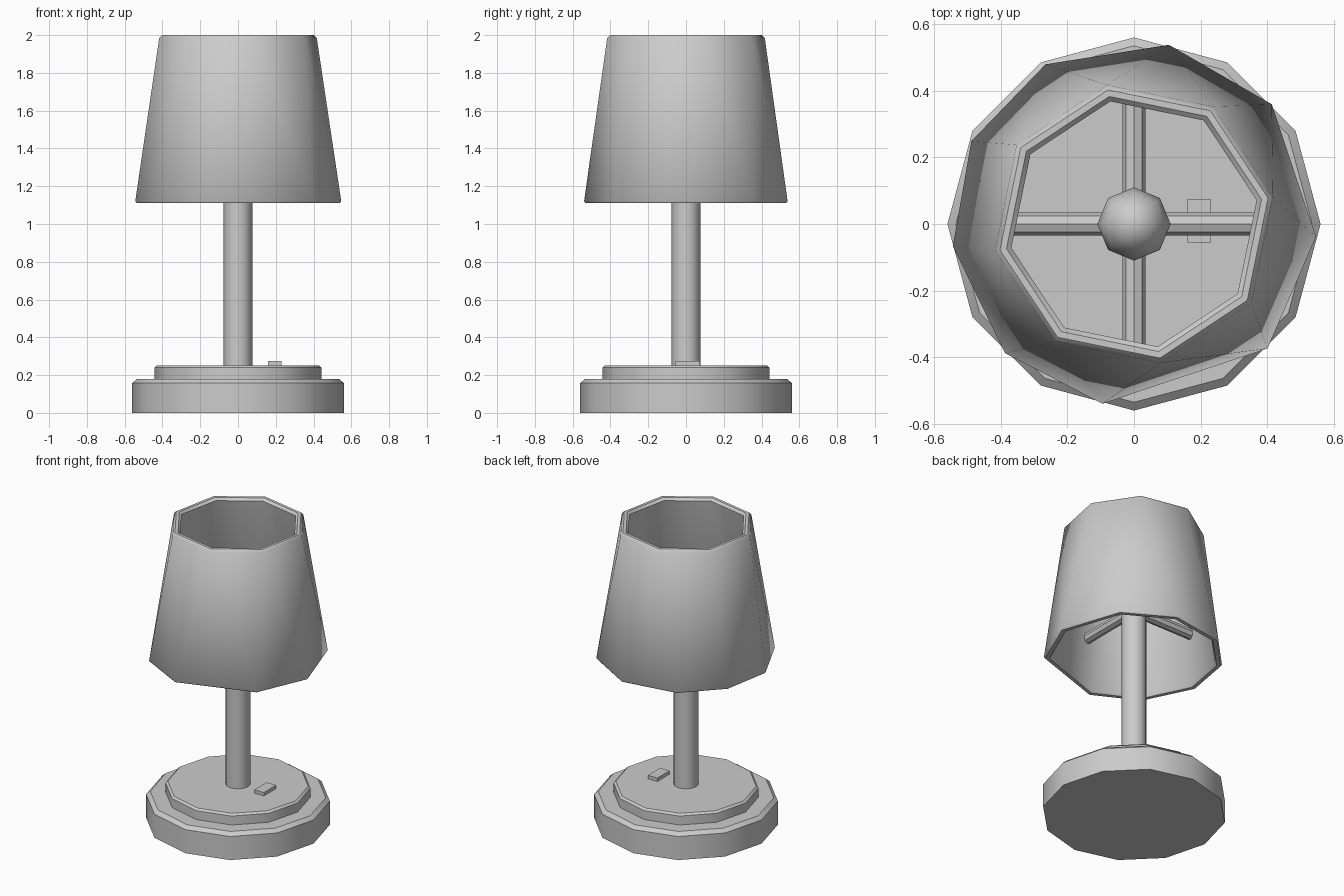
import bpy, bmesh
from math import radians, cos, sin, pi

if "Cube" in bpy.data.objects:
    bpy.data.objects.remove(bpy.data.objects["Cube"])


def finish(name, bm, smooth=40):
    bmesh.ops.recalc_face_normals(bm, faces=bm.faces)
    me = bpy.data.meshes.new(name)
    bm.to_mesh(me)
    bm.free()
    ob = bpy.data.objects.new(name, me)
    bpy.context.collection.objects.link(ob)
    bpy.ops.object.select_all(action='DESELECT')
    ob.select_set(True)
    bpy.context.view_layer.objects.active = ob
    bpy.ops.object.shade_smooth_by_angle(angle=radians(smooth))
    return ob


def ring(bm, r, z, angles):
    return [bm.verts.new((r * cos(radians(a)), r * sin(radians(a)), z)) for a in angles]


def strip(bm, va, aa, vb, ab):
    # triangulated wall joining two rings that may have different side counts
    i = j = 0
    n, m = len(va), len(vb)

    def at(angles, k):
        return angles[k % len(angles)] + 360 * (k // len(angles))
    while i < n or j < m:
        if j >= m or (i < n and at(aa, i) + at(aa, i + 1) <= at(ab, j) + at(ab, j + 1)):
            bm.faces.new((va[i % n], va[(i + 1) % n], vb[j % m]))
            i += 1
        else:
            bm.faces.new((va[i % n], vb[(j + 1) % m], vb[j % m]))
            j += 1


def turned(name, profile, sides):
    # solid of revolution with capped ends
    bm = bmesh.new()
    angles = [360 * k / sides for k in range(sides)]
    rings = [ring(bm, r, z, angles) for r, z in profile]
    for a, b in zip(rings, rings[1:]):
        for k in range(sides):
            bm.faces.new((a[k], a[(k + 1) % sides], b[(k + 1) % sides], b[k]))
    bm.faces.new(rings[0])
    bm.faces.new(rings[-1])
    return finish(name, bm)


# stepped base and pole
turned("base", [(0.56, 0), (0.56, 0.158), (0.535, 0.18)], 12)
turned("base_step", [(0.442, 0.17), (0.442, 0.24), (0.428, 0.252)], 12)
turned("pole", [(0.076, 0.24), (0.076, 1.43)], 12)

# switch on the base
bm = bmesh.new()
bmesh.ops.create_cube(bm, size=1)
for v in bm.verts:
    v.co = (0.195 + v.co.x * 0.07, 0.01 + v.co.y * 0.13, 0.26 + v.co.z * 0.03)
finish("switch", bm)

# crossed arms holding the shade
for name, turn in (("support_arm_x", 0), ("support_arm_y", pi / 2)):
    arm = turned(name, [(0.034, -0.45), (0.034, 0.45)], 8)
    arm.rotation_euler = (0, pi / 2, turn)
    arm.location.z = 1.43

# bulb
bm = bmesh.new()
bmesh.ops.create_uvsphere(bm, u_segments=8, v_segments=6, radius=0.11)
bulb = finish("bulb", bm, 60)
bulb.location.z = 1.52
bulb.scale.z = 1.2

# hollow shade: eight-sided top rim, nine-sided bottom rim
top = [11 + 45 * k for k in range(8)]
bottom = [-4, 41, 79, 119, 153, 187, 225, 260, 317]
bm = bmesh.new()
loops = [(0.425, 1.985, top), (0.41, 2.0, top), (0.39, 2.0, top), (0.375, 1.985, top),
         (0.505, 1.125, bottom), (0.515, 1.11, bottom), (0.54, 1.11, bottom), (0.548, 1.12, bottom)]
rings = [(ring(bm, *l), l[2]) for l in loops]
for k in range(len(rings)):
    (va, aa), (vb, ab) = rings[k], rings[(k + 1) % len(rings)]
    strip(bm, va, aa, vb, ab)
finish("shade", bm, 45)
